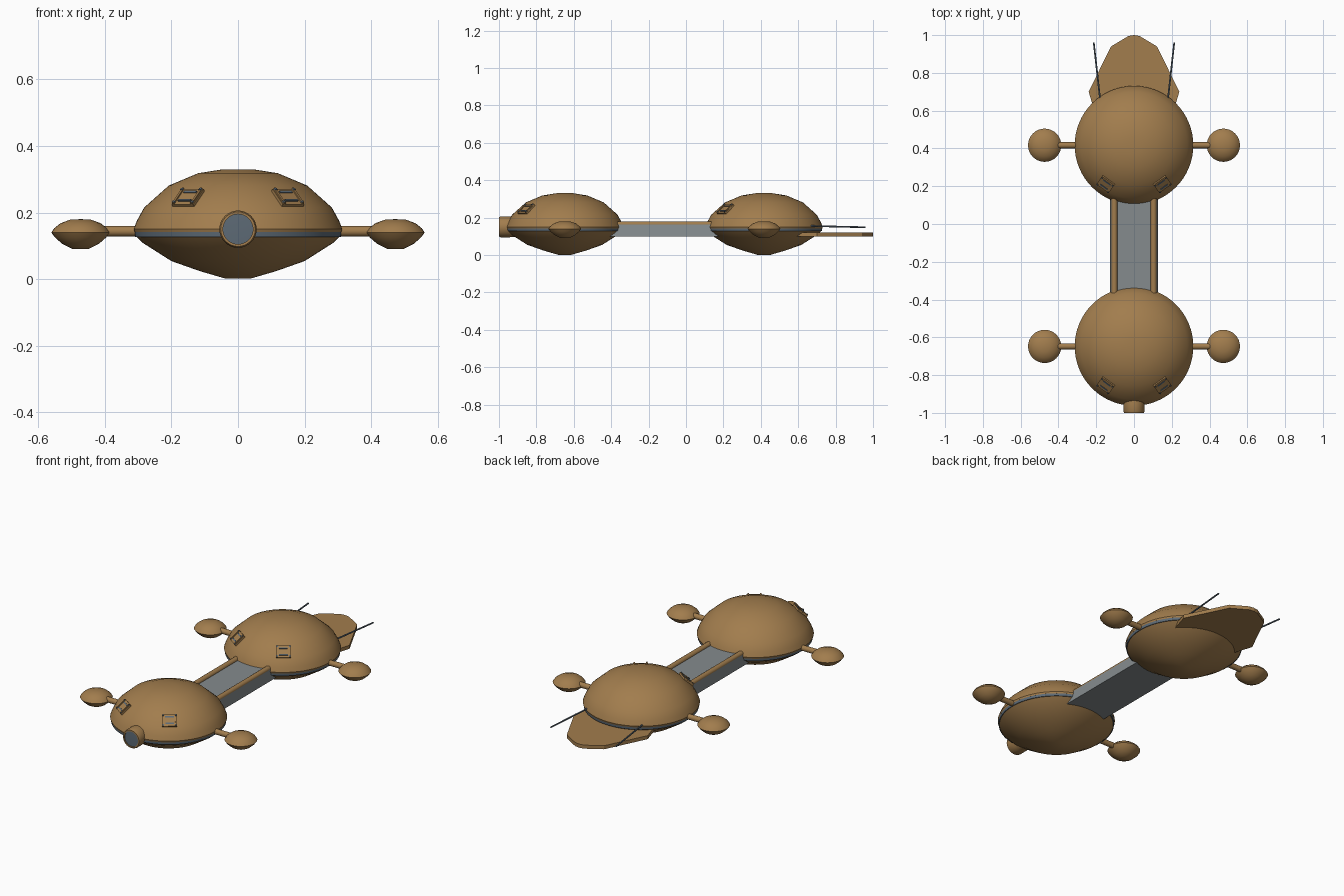
import bpy, bmesh, math
from mathutils import Matrix, Vector

if "Cube" in bpy.data.objects:
    bpy.data.objects.remove(bpy.data.objects["Cube"])


def material(name, rgb):
    m = bpy.data.materials.new(name)
    m.diffuse_color = (*rgb, 1)
    m.use_nodes = True
    m.node_tree.nodes["Principled BSDF"].inputs["Base Color"].default_value = m.diffuse_color
    return m


TAN = material("tan hull", (0.36, 0.205, 0.075))
GREY = material("grey metal", (0.235, 0.26, 0.27))
SLATE = material("dark slate", (0.11, 0.145, 0.18))


def finish(name, bm, mat, smooth=None):
    bmesh.ops.recalc_face_normals(bm, faces=bm.faces)
    me = bpy.data.meshes.new(name)
    bm.to_mesh(me)
    bm.free()
    me.materials.append(mat)
    ob = bpy.data.objects.new(name, me)
    bpy.context.collection.objects.link(ob)
    if smooth:
        bpy.ops.object.select_all(action='DESELECT')
        ob.select_set(True)
        bpy.context.view_layer.objects.active = ob
        bpy.ops.object.shade_smooth_by_angle(angle=math.radians(smooth))
    return ob


def lathe(name, profile, mat, matrix, segs=48, smooth=40, closed=False):
    """Spin a (radius, height) profile about local z."""
    bm = bmesh.new()
    verts = [bm.verts.new((r, 0, z)) for r, z in profile]
    pairs = list(zip(verts, verts[1:] + verts[:1]))
    edges = [bm.edges.new(p) for p in (pairs if closed else pairs[:-1])]
    bmesh.ops.spin(bm, geom=verts + edges, cent=(0, 0, 0), axis=(0, 0, 1),
                   angle=math.tau, steps=segs, use_duplicate=False)
    bmesh.ops.remove_doubles(bm, verts=bm.verts, dist=1e-5)
    bmesh.ops.transform(bm, matrix=matrix, verts=bm.verts)
    return finish(name, bm, mat, smooth)


def rod(name, a, b, radius, mat, segs=16):
    a, b = Vector(a), Vector(b)
    d = b - a
    bm = bmesh.new()
    m = Matrix.Translation((a + b) / 2) @ d.to_track_quat('Z', 'Y').to_matrix().to_4x4()
    bmesh.ops.create_cone(bm, cap_ends=True, segments=segs, radius1=radius,
                          radius2=radius, depth=d.length, matrix=m)
    return finish(name, bm, mat, 40)


def box(name, size, matrix, mat):
    bm = bmesh.new()
    bmesh.ops.create_cube(bm, size=1, matrix=matrix @ Matrix.Diagonal((*size, 1)))
    return finish(name, bm, mat)


def prism(name, outline, axis, depth, mat):
    bm = bmesh.new()
    f = bm.faces.new([bm.verts.new(p) for p in outline])
    g = bmesh.ops.extrude_face_region(bm, geom=[f])
    moved = [v for v in g["geom"] if isinstance(v, bmesh.types.BMVert)]
    bmesh.ops.translate(bm, verts=moved, vec=Vector(axis) * depth)
    return finish(name, bm, mat)


UPPER = [(0, .330), (.045, .330), (.12, .318), (.208, .281), (.282, .215),
         (.304, .175), (.314, .150), (.311, .141), (0, .141)]
LOWER = [(0, .131), (.309, .131), (.285, .108), (.2, .054), (.115, .024), (.036, .001), (0, .001)]
POD = [(0, .180), (.03, .179), (.06, .168), (.079, .153), (.088, .140),
       (.077, .125), (.055, .106), (.025, .091), (0, .090)]

# The two saucers, each with side pods and front hatches
for label, cy in (("front", -0.648), ("rear", 0.417)):
    at = Matrix.Translation((0, cy, 0))
    lathe(label + "_upper_dome", UPPER, TAN, at, 64)
    lathe(label + "_lower_bowl", LOWER, TAN, at, 64)
    lathe(label + "_rim_band", [(.27, .127), (.309, .127), (.311, .143), (.27, .143)],
          SLATE, at, 64, closed=True)
    for side, s in (("right", 1), ("left", -1)):
        lathe(f"{label}_{side}_pod", POD, TAN, Matrix.Translation((s * .473, cy, 0)), 32)
        rod(f"{label}_{side}_pod_arm", (s * .27, cy, .144), (s * .42, cy, .144), .016, TAN)

        # Hatch frame lying on the sloped dome
        az = s * math.radians(36)
        out = Vector((math.sin(az), -math.cos(az), 0))
        normal = (out * .066 + Vector((0, 0, .074))).normalized()
        across = Vector((math.cos(az), math.sin(az), 0))
        up = normal.cross(across)
        pos = Vector((0, cy, .2445)) + out * .255
        m = Matrix((across, up, normal)).transposed().to_4x4()
        m.translation = pos
        box(f"{label}_{side}_hatch_plate", (.08, .07, .009), m, TAN)
        for k in (-1, 1):
            box(f"{label}_{side}_hatch_rung", (.046, .007, .006),
                m @ Matrix.Translation((0, k * .019, .005)), SLATE)
            box(f"{label}_{side}_hatch_rail", (.007, .07, .008),
                m @ Matrix.Translation((k * .034, 0, .005)), TAN)
            for j in (-1, 1):
                box(f"{label}_{side}_hatch_bolt", (.008, .008, .004),
                    m @ Matrix.Translation((k * .034, j * .028, .009)), SLATE)

# Connecting bridge with rails on top
prism("bridge", [(-.128, -.43, .1), (.128, -.43, .1), (.12, -.43, .163), (-.12, -.43, .163)],
      (0, 1, 0), .64, GREY)
for side, s in (("right", 1), ("left", -1)):
    rod(side + "_bridge_rail", (s * .104, -.42, .163), (s * .104, .2, .163), .016, TAN)
    rod(side + "_antenna", (s * .175, .62, .156), (s * .213, .96, .148), .0045, SLATE, 8)

# Nose tube with recessed lens
nose = Matrix.Translation((0, -.94, .15)) @ Matrix.Rotation(math.pi / 2, 4, 'X')
lathe("nose_tube", [(0, -.06), (.05, -.06), (.056, .01), (.056, .05), (.052, .06), (.045, .06), (.045, .05), (0, .05)],
      TAN, nose, 32)
lathe("nose_lens", [(0, .048), (.0455, .048), (.0455, .054), (0, .056)], SLATE, nose, 32)

# Tail fin plate under the rear saucer
half = [(.03, .995), (.122, .94), (.24, .7), (.21, .6), (.15, .5)]
outline = [(0, 1.0)] + half + [(-x, y) for x, y in reversed(half)]
prism("tail_plate", [(x, y, .1) for x, y in outline], (0, 0, 1), .021, TAN)
